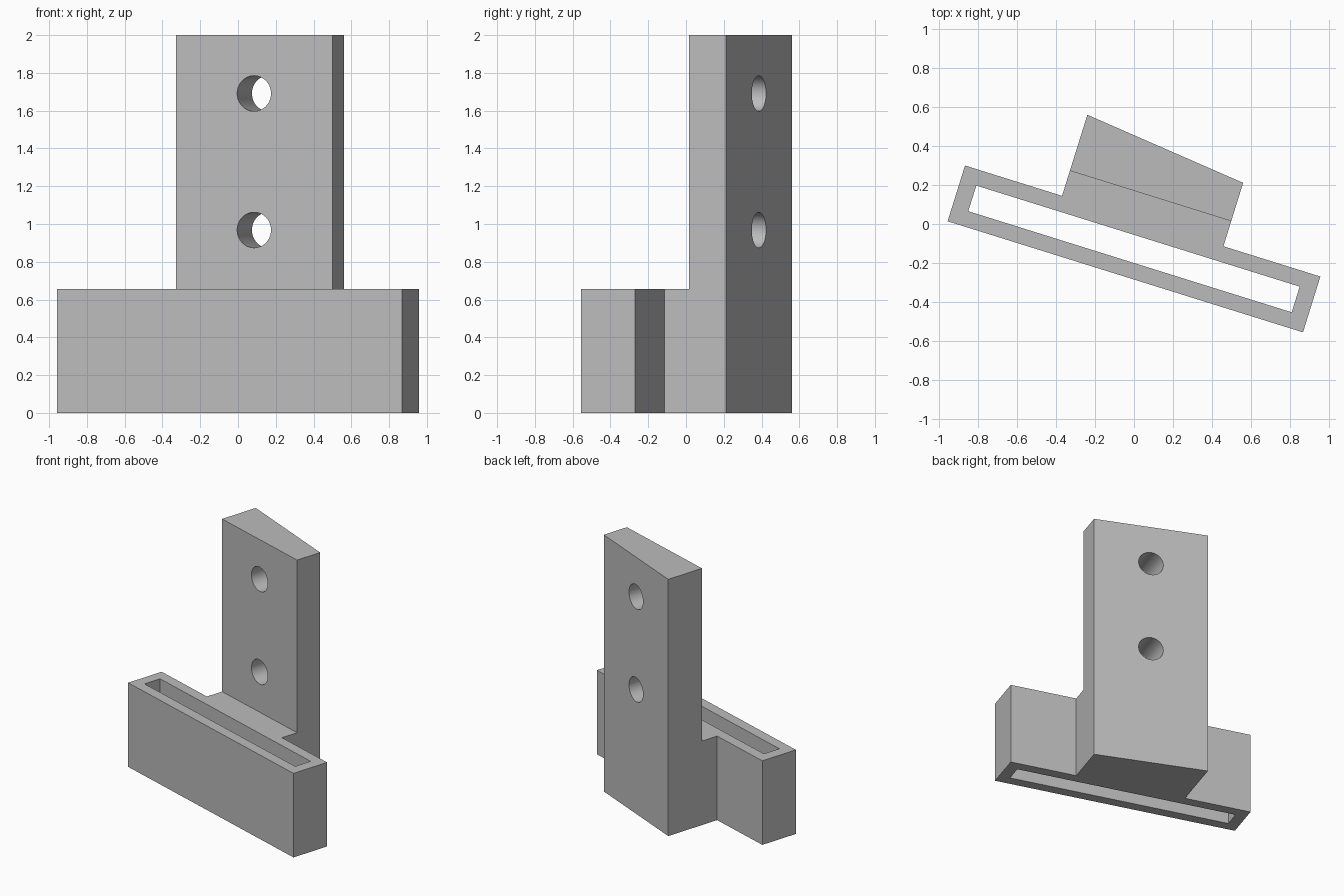
import bpy
import bmesh
import math
from mathutils import Matrix

cube = bpy.data.objects.get("Cube")
if cube:
    bpy.data.objects.remove(cube, do_unlink=True)

# Everything is drawn square to the sleeve, then turned into place
PLACE = Matrix.Translation((0, -0.128, 0)) @ Matrix.Rotation(math.radians(-17.35), 4, "Z")

SLEEVE_X, SLEEVE_Y = 0.956, 0.15
SLOT_X, SLOT_Y = 0.87, 0.069
PLATE_X, PLATE_FRONT = 0.434, 0.285
BACK_LEFT, BACK_RIGHT = 0.491, 0.586
SLEEVE_TOP, PLATE_TOP = 0.655, 2.0
HOLE_RADIUS = 0.094

grey = bpy.data.materials.new("plain grey")
grey.use_nodes = True
colour = (0.5, 0.5, 0.5, 1)
grey.diffuse_color = colour
grey.node_tree.nodes["Principled BSDF"].inputs["Base Color"].default_value = colour


def make_object(name, bm):
    bmesh.ops.recalc_face_normals(bm, faces=bm.faces)
    mesh = bpy.data.meshes.new(name)
    bm.to_mesh(mesh)
    bm.free()
    mesh.materials.append(grey)
    obj = bpy.data.objects.new(name, mesh)
    bpy.context.collection.objects.link(obj)
    obj.matrix_world = PLACE
    return obj


def prism(name, outline, bottom, top):
    bm = bmesh.new()
    face = bm.faces.new([bm.verts.new((x, y, bottom)) for x, y in outline])
    grown = bmesh.ops.extrude_face_region(bm, geom=[face])["geom"]
    verts = [v for v in grown if isinstance(v, bmesh.types.BMVert)]
    bmesh.ops.translate(bm, verts=verts, vec=(0, 0, top - bottom))
    return make_object(name, bm)


def box(name, x, front, back, bottom, top):
    return prism(name, [(-x, front), (x, front), (x, back), (-x, back)], bottom, top)


def drill(name, height):
    bm = bmesh.new()
    turn = Matrix.Translation((0, 0.45, height)) @ Matrix.Rotation(math.pi / 2, 4, "X")
    bmesh.ops.create_cone(bm, cap_ends=True, segments=64, radius1=HOLE_RADIUS,
                          radius2=HOLE_RADIUS, depth=0.8, matrix=turn)
    return make_object(name, bm)


# Sleeve and tapered mounting plate share one outline
bracket = prism("mounting_bracket", [
    (-SLEEVE_X, -SLEEVE_Y), (SLEEVE_X, -SLEEVE_Y), (SLEEVE_X, SLEEVE_Y),
    (PLATE_X, SLEEVE_Y), (PLATE_X, BACK_LEFT), (-PLATE_X, BACK_RIGHT),
    (-PLATE_X, SLEEVE_Y), (-SLEEVE_X, SLEEVE_Y)], 0, PLATE_TOP)

# Clear the space above the sleeve, open the slot and drill the screw holes
cutters = [
    box("step_cutter", 1.2, -0.5, PLATE_FRONT, SLEEVE_TOP, 2.3),
    box("slot_cutter", SLOT_X, -SLOT_Y, SLOT_Y, -0.2, 0.9),
    drill("lower_hole_cutter", 0.968),
    drill("upper_hole_cutter", 1.691),
]
bpy.context.view_layer.update()
bpy.ops.object.select_all(action="DESELECT")
bracket.select_set(True)
bpy.context.view_layer.objects.active = bracket
for cutter in cutters:
    cutter.hide_render = True
    cut = bracket.modifiers.new(cutter.name, "BOOLEAN")
    cut.operation = "DIFFERENCE"
    cut.solver = "EXACT"
    cut.object = cutter
    bpy.ops.object.modifier_apply(modifier=cut.name)
    bpy.data.objects.remove(cutter, do_unlink=True)

bpy.ops.object.shade_smooth_by_angle(angle=math.radians(30))
